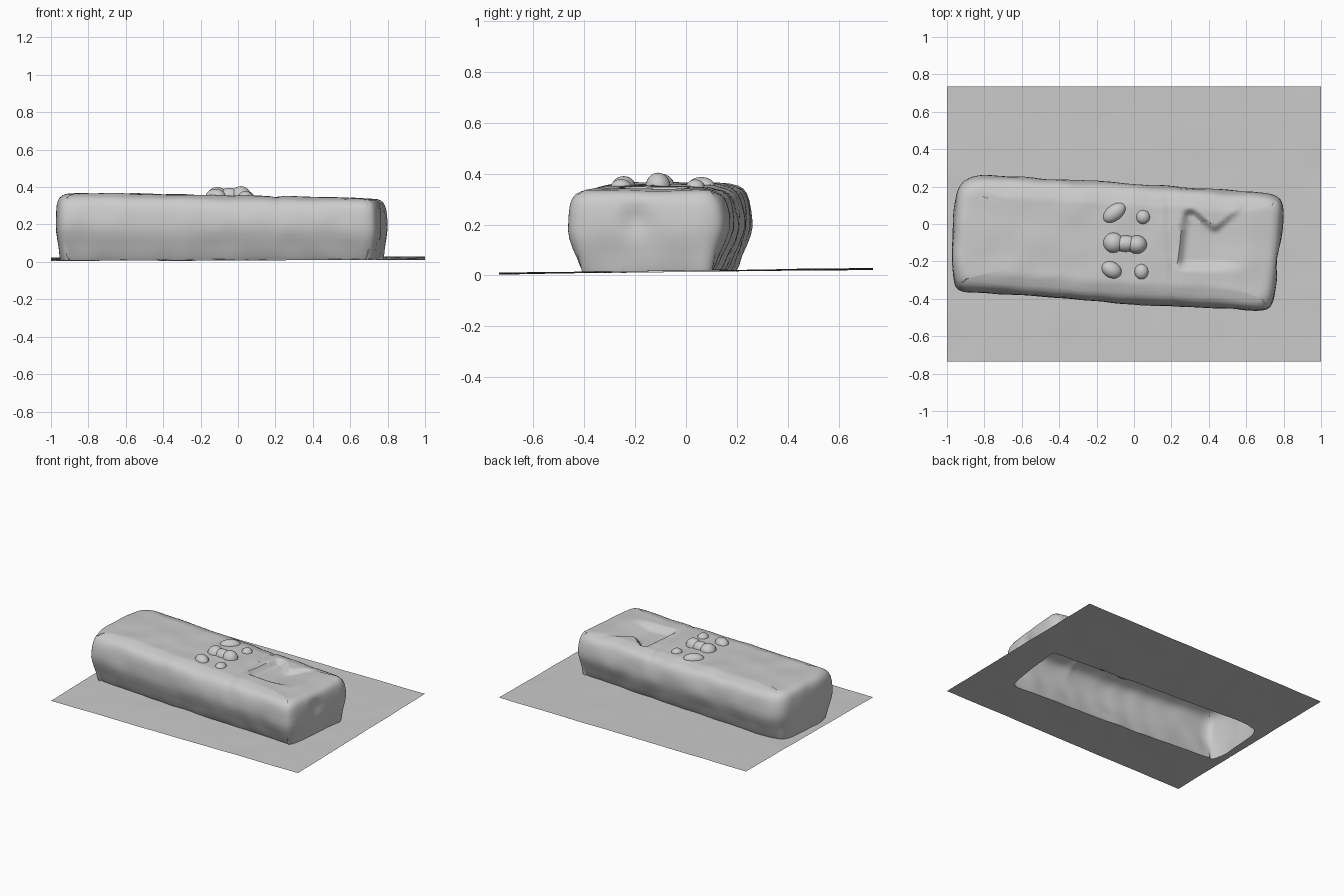
import bpy, bmesh, math
from mathutils import Vector, noise

if "Cube" in bpy.data.objects:
    bpy.data.objects.remove(bpy.data.objects["Cube"])

N = 240                       # points around the outline
CENTRE = Vector((-0.09, -0.10))


def sstep(a, b, v):
    t = max(0.0, min(1.0, (v - a) / (b - a)))
    return t * t * (3 - 2 * t)


def wobble(x, y, z, amp, freq):
    return amp * noise.noise(Vector((x * freq, y * freq, z * freq)))


def sheet_z(x, y):
    return max(0.0, 0.017 + 0.012 * y + 0.003 * x + wobble(x, y, 0, 0.003, 5))


def top_z(x, y):
    """Top surface: gentle slope, groove beside the panel, sunken panel."""
    z = 0.354 - 0.017 * x + wobble(x, y, 3, 0.006, 6)
    z -= 0.007 * math.exp(-((x - 0.19 + 0.06 * y) / 0.02) ** 2)
    left = 0.27 + 0.1 * y
    notch = 0.07 - 0.9 * max(0, x - 0.32) if x < 0.43 else -0.03 + 0.8 * (x - 0.43)
    inside = sstep(left - 0.02, left + 0.02, x) * sstep(notch + 0.02, notch - 0.03, y)
    inside *= sstep(-0.26, -0.19, y) * sstep(0.64, 0.40, x)
    return z - 0.035 * inside


def smooth_outline(pts, n):
    """Corner-cut a closed polygon, then resample it evenly."""
    pts = [Vector(p) for p in pts]
    for _ in range(3):
        out = []
        for a, b in zip(pts, pts[1:] + pts[:1]):
            out += [a.lerp(b, 0.25), a.lerp(b, 0.75)]
        pts = out
    segs = list(zip(pts, pts[1:] + pts[:1]))
    total = sum((b - a).length for a, b in segs)
    res, i, run = [], 0, 0.0
    for k in range(n):
        d = total * k / n
        while run + (segs[i][1] - segs[i][0]).length < d:
            run += (segs[i][1] - segs[i][0]).length
            i += 1
        a, b = segs[i]
        res.append(a.lerp(b, (d - run) / (b - a).length))
    return res


def loft(name, rings, cap=False, angle=40):
    bm = bmesh.new()
    vr = [[bm.verts.new(p) for p in r] for r in rings]
    for lo, hi in zip(vr, vr[1:]):
        for i in range(N):
            j = (i + 1) % N
            bm.faces.new((lo[i], lo[j], hi[j], hi[i]))
    if cap:
        bm.faces.new(vr[-1])
    finish(name, bm, angle)


def finish(name, bm, angle):
    me = bpy.data.meshes.new(name)
    bm.to_mesh(me)
    bm.free()
    ob = bpy.data.objects.new(name, me)
    bpy.context.collection.objects.link(ob)
    bpy.ops.object.select_all(action='DESELECT')
    ob.select_set(True)
    bpy.context.view_layer.objects.active = ob
    bpy.ops.object.shade_smooth_by_angle(angle=math.radians(angle))


# Body outline at its widest, counter-clockwise
outline = smooth_outline([
    (-0.98, -0.18), (-0.965, -0.32), (-0.93, -0.36), (-0.82, -0.365), (-0.4, -0.40),
    (0.0, -0.43), (0.40, -0.447), (0.60, -0.463), (0.715, -0.47), (0.75, -0.42),
    (0.765, -0.32), (0.795, 0.0), (0.80, 0.11), (0.77, 0.155), (0.67, 0.168),
    (0.0, 0.215), (-0.75, 0.26), (-0.88, 0.258), (-0.945, 0.20), (-0.965, 0.06)], N)
normals = []
for i in range(N):
    t = (outline[(i + 1) % N] - outline[i - 1]).normalized()
    normals.append(Vector((t.y, -t.x)))

# Body: side rings (inset, height fraction), then rings closing over the top
profile = [(0.062, 0.0), (0.05, 0.06), (0.038, 0.17), (0.022, 0.28), (0.008, 0.4),
           (0.0, 0.5), (0.0, 0.6), (0.003, 0.7), (0.01, 0.8), (0.02, 0.87),
           (0.034, 0.92), (0.055, 0.955), (0.08, 0.975)]
rings = []
for inset, f in profile:
    ring = []
    for p, n in zip(outline, normals):
        end = 0.4 if f < 0.7 else 0.65
        q = p - n * inset * (abs(n.y) + end * abs(n.x))
        lo = sheet_z(q.x, q.y)
        z = lo + f * (top_z(q.x, q.y) - lo)
        q = q + n * wobble(q.x, q.y, z, 0.008, 7)
        if q.x > 0.7:         # shallow dent in the right end
            q.x -= 0.025 * math.exp(-((q.y + 0.2) ** 2 + (z - 0.22) ** 2) / 0.003)
        ring.append(Vector((q.x, q.y, z)))
    rings.append(ring)
edge = rings[-1]
STEPS = 44
for k in range(1, STEPS):
    s = 1 - k / STEPS
    ring = []
    for e in edge:
        q = CENTRE + (e.xy - CENTRE) * s
        drop = 0.025 * max(0.0, 1 - (1 - s) / 0.2) ** 2 * 0.35
        ring.append(Vector((q.x, q.y, top_z(q.x, q.y) - drop)))
    rings.append(ring)
loft("body_shell", rings, cap=True)

# Ground sheet: opens around the hollow underside of the body
CORNERS = [(-1, -0.735), (1, -0.735), (1, 0.705), (0.94, 0.735), (-1, 0.735)]
inner = [p.xy for p in rings[0]]
rim = []
for p in inner:
    d = p - CENTRE
    tx = ((1 if d.x > 0 else -1) - CENTRE.x) / d.x if abs(d.x) > 1e-6 else 1e9
    ty = ((0.735 if d.y > 0 else -0.735) - CENTRE.y) / d.y if abs(d.y) > 1e-6 else 1e9
    rim.append(CENTRE + d * min(tx, ty))
for c in CORNERS:
    c = Vector(c)
    i = min(range(N), key=lambda k: (rim[k] - c).length)
    rim[i] = c
srings = []
for k in range(9):
    r = [o.lerp(p, k / 8) for o, p in zip(rim, inner)]
    srings.append([Vector((q.x, q.y, sheet_z(q.x, q.y))) for q in r])
loft("ground_sheet", srings)


# Buttons: soft domes (x, y, radius x, radius y, rise, turn)
def button(name, lobes):
    bm = bmesh.new()
    for x, y, rx, ry, rise, turn in lobes:
        new = bmesh.ops.create_uvsphere(bm, u_segments=20, v_segments=12, radius=1)["verts"]
        c, s = math.cos(turn), math.sin(turn)
        base = top_z(x, y) - 0.008
        for v in new:
            a, b = v.co.x * rx, v.co.y * ry
            v.co = Vector((x + a * c - b * s, y + a * s + b * c,
                           base + v.co.z * (rise + 0.008)))
    finish(name, bm, 60)


button("upper_left_button", [(-0.105, 0.06, 0.07, 0.043, 0.03, 0.65)])
button("upper_right_button", [(0.048, 0.037, 0.038, 0.038, 0.025, 0)])
button("middle_button", [(-0.11, -0.10, 0.055, 0.055, 0.042, 0),
                         (-0.045, -0.105, 0.07, 0.045, 0.04, 0),
                         (0.015, -0.11, 0.055, 0.05, 0.05, 0)])
button("lower_left_button", [(-0.12, -0.245, 0.057, 0.044, 0.034, -0.5)])
button("lower_right_button", [(0.04, -0.255, 0.038, 0.042, 0.025, 0)])
